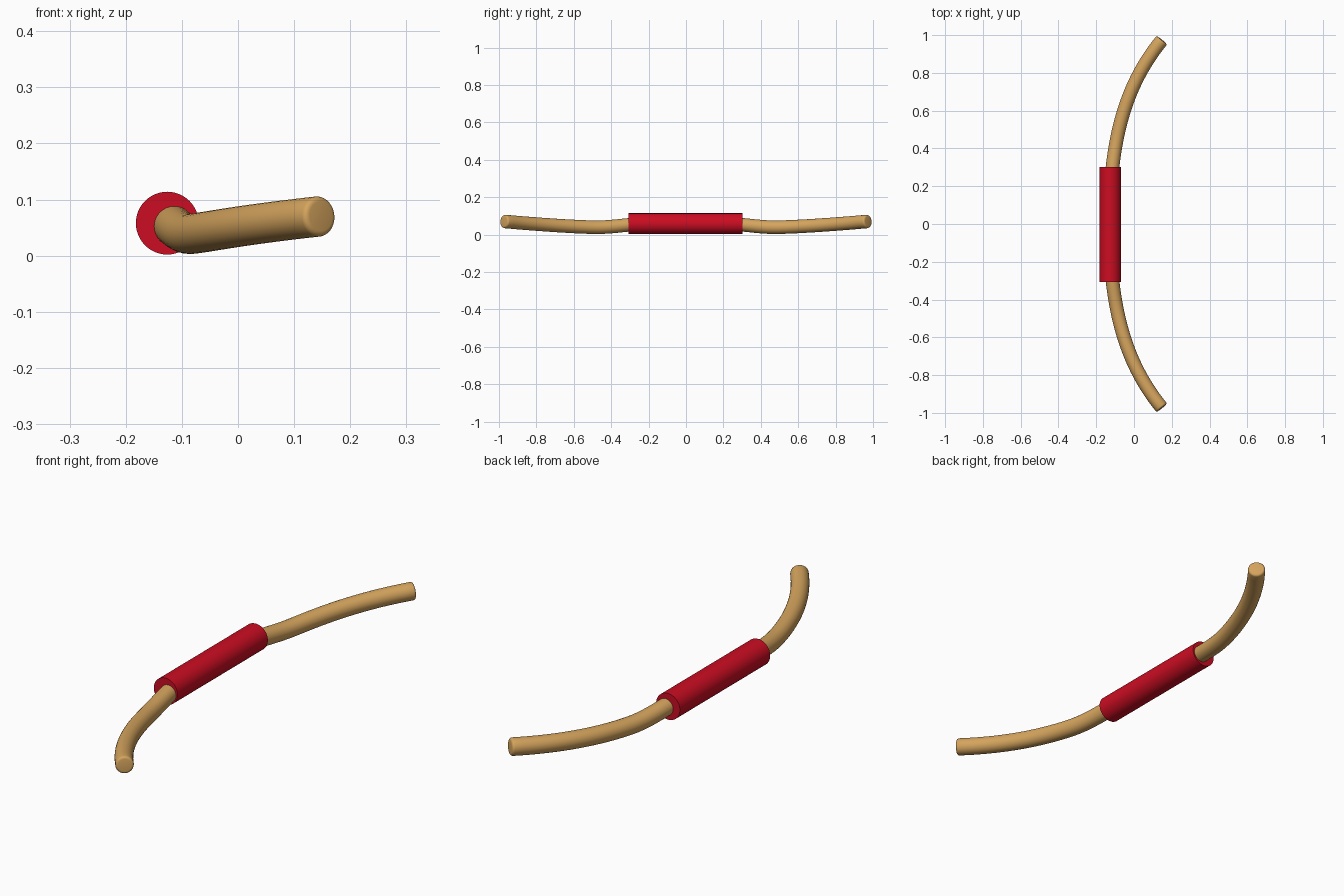
import bpy, bmesh, math
from mathutils import Vector

if "Cube" in bpy.data.objects:
    bpy.data.objects.remove(bpy.data.objects["Cube"])


def material(name, rgb):
    m = bpy.data.materials.new(name)
    m.diffuse_color = (*rgb, 1)
    m.use_nodes = True
    m.node_tree.nodes["Principled BSDF"].inputs["Base Color"].default_value = m.diffuse_color
    return m


wood = material("light wood", (0.66, 0.37, 0.11))
red = material("red wrap", (0.60, 0.004, 0.016))


# Centre line of the bow as a function of distance from the middle
def centre(y):
    x = -0.13 + 0.166 * y**2 + 0.134 * y**4
    if y < 0.2:
        z = 0.058
    elif y < 0.48:
        z = 0.039 + 0.0095 * (1 + math.cos(math.pi * (y - 0.2) / 0.28))
    else:
        z = 0.039 + 0.032 * ((y - 0.48) / 0.5) ** 1.4
    return Vector((x, y, z))


# Bow limb: round section swept along the centre line, with a softened tip
R, SIDES, STEPS, END, ROUND = 0.036, 32, 40, 0.978, 0.01
bm = bmesh.new()
rings = []


def add_ring(p, d, r):
    side = d.cross(Vector((0, 0, 1))).normalized()
    up = side.cross(d)
    rings.append([bm.verts.new(p + r * (side * math.cos(a) + up * math.sin(a)))
                  for a in (2 * math.pi * i / SIDES for i in range(SIDES))])


for i in range(STEPS):
    y = (END - 0.012) * i / (STEPS - 1)
    d = (centre(y + 0.002) - centre(max(y - 0.002, 0))).normalized()
    if i == 0:
        d = Vector((0, 1, 0))
    add_ring(centre(y), d, R)
p = centre(END - 0.012)
for k in range(1, 5):
    a = k * math.pi / 8
    add_ring(p + d * ROUND * math.sin(a), d, R - ROUND * (1 - math.cos(a)))
for a, b in zip(rings, rings[1:]):
    for i in range(SIDES):
        j = (i + 1) % SIDES
        bm.faces.new((a[i], a[j], b[j], b[i]))
bm.faces.new(rings[-1])
bmesh.ops.recalc_face_normals(bm, faces=bm.faces)
mesh = bpy.data.meshes.new("bow_limbs")
bm.to_mesh(mesh)
bm.free()
mesh.materials.append(wood)
limbs = bpy.data.objects.new("bow_limbs", mesh)
bpy.context.collection.objects.link(limbs)
bpy.context.view_layer.objects.active = limbs
limbs.select_set(True)
bpy.ops.object.shade_smooth_by_angle(angle=math.radians(40))
mirror = limbs.modifiers.new("mirror", 'MIRROR')
mirror.use_axis = (False, True, False)

# Grip: straight sleeve around the middle
bpy.ops.mesh.primitive_cylinder_add(vertices=48, radius=0.056, depth=0.608,
                                    location=(-0.126, -0.003, 0.058),
                                    rotation=(math.pi / 2, 0, 0))
grip = bpy.context.object
grip.name = "grip"
grip.data.materials.append(red)
bpy.ops.object.shade_smooth_by_angle(angle=math.radians(40))
